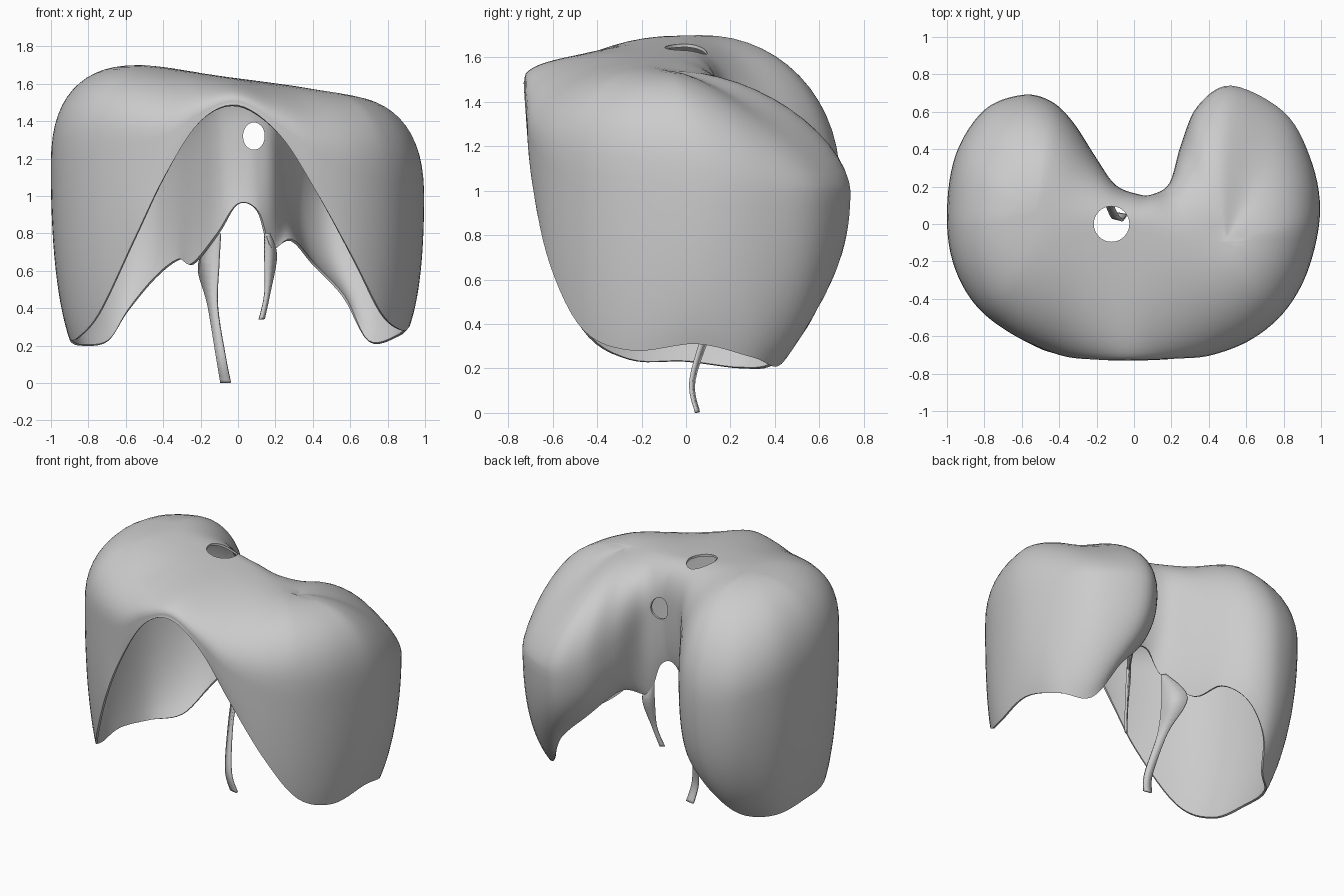
import bpy, bmesh, math
from mathutils import Vector

if "Cube" in bpy.data.objects:
    bpy.data.objects.remove(bpy.data.objects["Cube"], do_unlink=True)

grey = bpy.data.materials.new("soft grey")
grey.use_nodes = True
grey.diffuse_color = (0.6, 0.6, 0.6, 1)
grey.node_tree.nodes["Principled BSDF"].inputs["Base Color"].default_value = (0.6, 0.6, 0.6, 1)

# Widest contour of the shell, counter-clockwise from the front centre
RIM = [(0, -.725, 1.51), (.22, -.72, 1.39), (.42, -.7, 1.25), (.64, -.61, 1.15),
       (.82, -.45, 1.08), (.94, -.22, 1.05), (.995, .08, 1), (.94, .36, 1),
       (.8, .6, 1), (.52, .74, 1), (.34, .63, 1), (.25, .42, 1.05),
       (.19, .22, 1.22), (.1, .16, 1.35), (.02, .16, 1.35), (-.1, .21, 1.32),
       (-.2, .35, 1.2), (-.33, .55, 1.1), (-.45, .66, 1.05), (-.6, .69, 1.05),
       (-.8, .61, 1.1), (-.95, .38, 1.15), (-1, .08, 1.15), (-.97, -.2, 1.2),
       (-.85, -.43, 1.25), (-.65, -.59, 1.3), (-.4, -.7, 1.33), (-.2, -.725, 1.45)]

# Lower edge of the shell below each rim point
HEM = [(0, -.73, 1.485), (.22, -.72, 1.33), (.42, -.69, 1.02), (.62, -.61, .66),
       (.77, -.46, .37), (.88, -.24, .28), (.92, .05, .31), (.86, .3, .25),
       (.7, .43, .22), (.56, .54, .46), (.4, .49, .63), (.28, .29, .76),
       (.17, .16, .72), (.1, .13, .92), (0, .13, .955), (-.1, .14, .8),
       (-.235, .29, .635), (-.31, .47, .66), (-.44, .57, .56), (-.59, .54, .38),
       (-.7, .4, .22), (-.85, .25, .2), (-.9, 0, .23), (-.86, -.26, .24),
       (-.74, -.47, .38), (-.55, -.64, .78), (-.39, -.7, 1.11), (-.2, -.725, 1.4)]

# Ridge along the top, and the place on it that each rim point rises to
SPINE = [(-.52, .06, 1.7), (-.42, -.06, 1.69), (-.05, -.03, 1.635), (.3, -.09, 1.585), (.49, -.09, 1.54)]
REACH = [2, 2.3, 2.7, 3.2, 3.5, 3.75, 4, 4, 4, 4, 4, 3.7, 3, 2.4, 2.1, 1.8,
         1.1, .4, 0, 0, 0, 0, 0, .3, .6, 1, 1.3, 1.6]


def spline(points, t, closed=True):
    """Smooth interpolation through a list of points."""
    n, i = len(points), math.floor(t)
    f = t - i
    pick = (lambda k: points[k % n]) if closed else (lambda k: points[min(max(k, 0), n - 1)])
    a, b, c, d = (Vector(pick(i + k)) for k in (-1, 0, 1, 2))
    return b + (c - a) * f / 2 + (a * 2 - b * 5 + c * 4 - d) * f**2 / 2 + (b * 3 - a - c * 3 + d) * f**3 / 2


def column(t, roof_steps=14, wall_steps=14):
    """One section of the shell, from the ridge over the shoulder to the hem."""
    rim, hem = spline(RIM, t), spline(HEM, t)
    u = min(max(spline([(r, 0, 0) for r in REACH], t).x, 0), 4)
    ridge = spline(SPINE, u, False)
    # The shoulders slope more on the rear lobes, most of all on the left one
    slack = 2.1 if rim.x > 0 else 1.1
    power = 2.5 - slack * abs(rim.x) * max(rim.y, 0) - 2 * max(-rim.y - .5, 0)
    pts = [spline(SPINE, round(u * 6) / 6, False)]
    for k in range(1, roof_steps + 1):
        a = math.pi / 2 * k / roof_steps
        out, up = math.sin(a) ** (2 / power), max(math.cos(a), 0) ** (2 / power)
        p = ridge.lerp(rim, out)
        p.z = rim.z + (ridge.z - rim.z) * up
        pts.append(p)
    below = Vector((rim.x, rim.y, rim.z + (hem.z - rim.z) * .68))
    for k in range(1, wall_steps + 1):
        f = k / wall_steps
        pts.append(rim.lerp(below, f).lerp(below.lerp(hem, f), f))
    return pts


def sheet(name, columns, closed, thickness):
    """Skin columns of points and give the skin a thickness."""
    bm = bmesh.new()
    grid = [[bm.verts.new(p) for p in col] for col in columns]
    for i in range(len(grid) if closed else len(grid) - 1):
        a, b = grid[i], grid[(i + 1) % len(grid)]
        for k in range(len(a) - 1):
            bm.faces.new((a[k], a[k + 1], b[k + 1], b[k]))
    bmesh.ops.remove_doubles(bm, verts=bm.verts, dist=.0005)
    bm.normal_update()
    mesh = bpy.data.meshes.new(name)
    bm.to_mesh(mesh)
    bm.free()
    mesh.materials.append(grey)
    ob = bpy.data.objects.new(name, mesh)
    bpy.context.collection.objects.link(ob)
    mod = ob.modifiers.new("thickness", "SOLIDIFY")
    mod.thickness, mod.offset = thickness, -1
    return ob


def activate(ob):
    bpy.ops.object.select_all(action="DESELECT")
    ob.select_set(True)
    bpy.context.view_layer.objects.active = ob


# Draped shell
STEPS = 6
count = len(RIM) * STEPS
shell = sheet("draped_shell", [column(i / STEPS) for i in range(count)], True, .014)
activate(shell)
bpy.ops.object.modifier_apply(modifier="thickness")

# Round hole in the roof and small oval hole in the rear notch
for spot, turn, size in (((-.12, 0, 1.65), 0, (.095, .095, .2)),
                         ((.085, .17, 1.32), math.pi / 2, (.058, .073, .1))):
    bpy.ops.mesh.primitive_cylinder_add(vertices=40, radius=1, depth=2, location=spot, rotation=(turn, 0, 0))
    cutter = bpy.context.object
    cutter.name = "hole_cutter"
    cutter.scale = size
    cutter.hide_render = True
    cutter.data.materials.append(grey)
    bpy.context.view_layer.update()
    activate(shell)
    mod = shell.modifiers.new("hole", "BOOLEAN")
    mod.operation, mod.solver, mod.object = "DIFFERENCE", "EXACT", cutter
    bpy.ops.object.modifier_apply(modifier="hole")
    bpy.data.objects.remove(cutter, do_unlink=True)

# Hanging strips beside the rear arch: both edges (x, y) and the height
LONG = [(-.125, .165, -.1, .14, .8), (-.215, .26, -.11, .135, .63), (-.165, .13, -.115, .09, .42),
        (-.12, .03, -.07, .015, .15), (-.095, .05, -.04, .04, 0)]
SHORT = [(.165, .155, .14, .14, .8), (.2, .185, .14, .135, .68), (.165, .13, .14, .11, .48),
         (.135, .09, .11, .07, .34)]
strips = []
for name, rows in (("long_strip", LONG), ("short_strip", SHORT)):
    edges = [[], []]
    for k in range((len(rows) - 1) * 6 + 1):
        t = k / 6
        xa, ya, z = spline([(r[0], r[1], r[4]) for r in rows], t, False)
        xb, yb, z = spline([(r[2], r[3], r[4]) for r in rows], t, False)
        edges[0].append((xa, ya, z))
        edges[1].append((xb, yb, z))
    strips.append(sheet(name, edges, False, .014))

# Smooth shading with crisp edges
for ob in [shell] + strips:
    activate(ob)
    bpy.ops.object.shade_smooth_by_angle(angle=math.radians(40))
